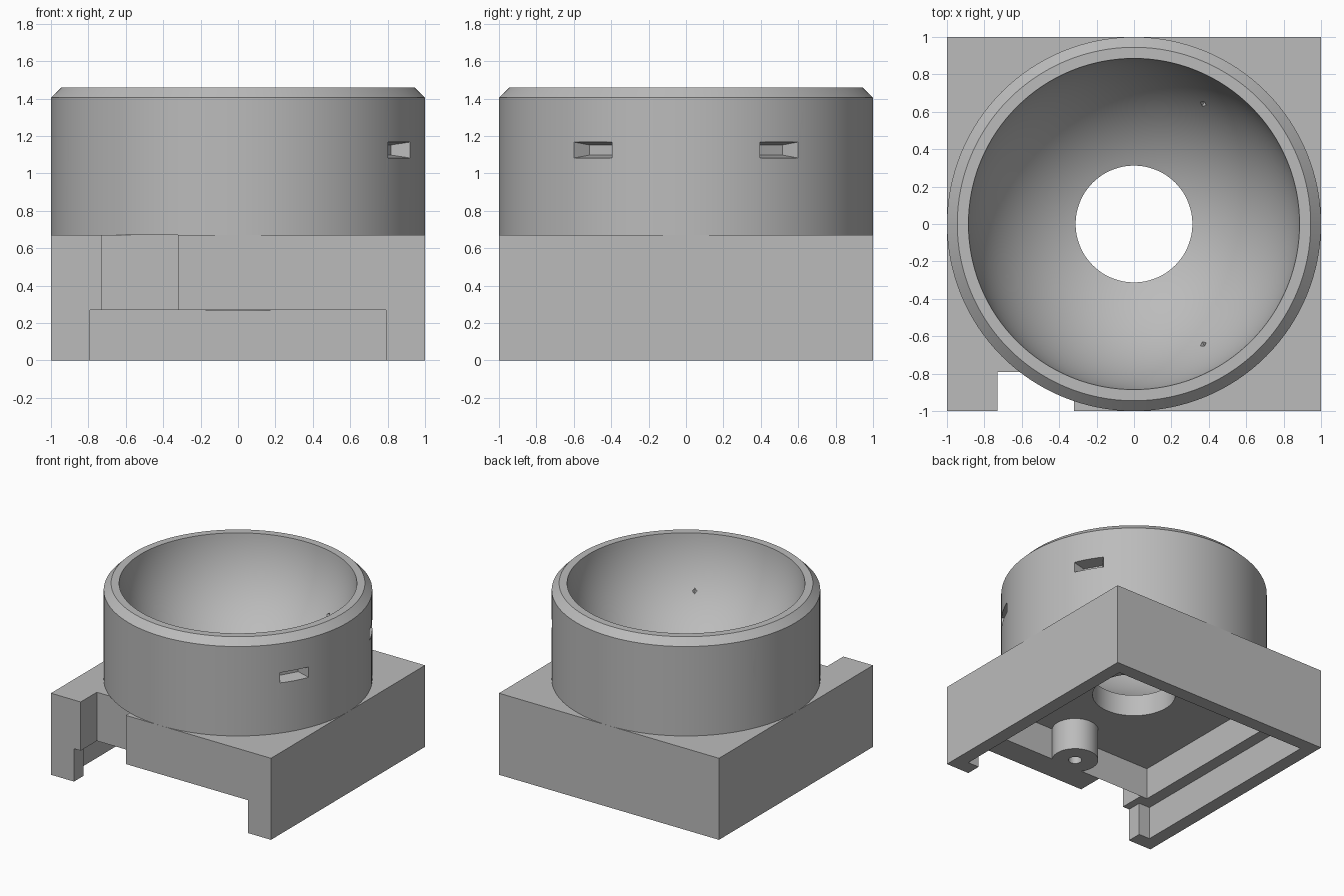
import bpy, bmesh, math
from mathutils import Matrix, Vector

cube = bpy.data.objects.get("Cube")
if cube:
    bpy.data.objects.remove(cube, do_unlink=True)

grey = bpy.data.materials.new("plain grey")
grey.use_nodes = True
COLOUR = (0.5, 0.5, 0.5, 1)
grey.diffuse_color = COLOUR
grey.node_tree.nodes["Principled BSDF"].inputs["Base Color"].default_value = COLOUR


def make(name, bm):
    bmesh.ops.recalc_face_normals(bm, faces=bm.faces)
    mesh = bpy.data.meshes.new(name)
    bm.to_mesh(mesh)
    bm.free()
    mesh.materials.append(grey)
    obj = bpy.data.objects.new(name, mesh)
    bpy.context.collection.objects.link(obj)
    return obj


def box(name, lo, hi):
    lo, hi = Vector(lo), Vector(hi)
    bm = bmesh.new()
    bmesh.ops.create_cube(bm, size=1)
    for v in bm.verts:
        v.co = (lo + hi) / 2 + Vector(a * b for a, b in zip(v.co, hi - lo))
    return make(name, bm)


def cylinder(name, radius, bottom, top, x=0, y=0, sides=96):
    bm = bmesh.new()
    bmesh.ops.create_cone(bm, cap_ends=True, segments=sides, radius1=radius, radius2=radius,
                          depth=top - bottom,
                          matrix=Matrix.Translation((x, y, (bottom + top) / 2)))
    return make(name, bm)


def lathe(name, profile, sides=128):
    bm = bmesh.new()
    verts = [bm.verts.new((r, 0, z)) for r, z in profile]
    edges = [bm.edges.new((a, b)) for a, b in zip(verts, verts[1:] + verts[:1])]
    bmesh.ops.spin(bm, geom=verts + edges, axis=(0, 0, 1), cent=(0, 0, 0),
                   angle=math.tau, steps=sides, use_duplicate=False)
    bmesh.ops.remove_doubles(bm, verts=bm.verts, dist=0.0001)
    return make(name, bm)


def pocket(angle, width, height, z, inner, outer, taper, tilt=0):
    """Tapered cutter pointing out along a radius at the given angle."""
    bm = bmesh.new()
    bmesh.ops.create_cube(bm, size=1)
    for v in bm.verts:
        k = 1 if v.co.x > 0 else taper
        v.co = (outer if v.co.x > 0 else inner, v.co.y * width * k, v.co.z * height * k)
    bm.transform(Matrix.Translation((0, 0, z)) @ Matrix.Rotation(math.radians(tilt), 4, 'X'))
    bm.transform(Matrix.Rotation(math.radians(angle), 4, 'Z'))
    return make("pocket_cutter", bm)


def cut(obj, cutter):
    cutter.hide_render = True
    mod = obj.modifiers.new("cut", 'BOOLEAN')
    mod.operation, mod.solver, mod.object = 'DIFFERENCE', 'EXACT', cutter
    bpy.context.view_layer.objects.active = obj
    bpy.ops.object.modifier_apply(modifier=mod.name)
    bpy.data.objects.remove(cutter, do_unlink=True)


def smooth(obj):
    bpy.ops.object.select_all(action='DESELECT')
    obj.select_set(True)
    bpy.context.view_layer.objects.active = obj
    bpy.ops.object.shade_smooth_by_angle(angle=math.radians(25))


DECK, CEILING, LEDGE = 0.67, 0.53, 0.27
HOLE = 0.312

# Square base: stepped hollow, front opening, cable notch and centre hole
base = box("square_base", (-1, -1, 0), (1, 1, DECK))
cut(base, box("lower_hollow", (-0.89, -0.88, -0.1), (0.89, 0.89, LEDGE)))
cut(base, box("upper_hollow", (-0.79, -0.79, 0.1), (0.79, 0.79, CEILING)))
cut(base, box("front_opening", (-0.79, -1.1, -0.1), (0.79, -0.8, LEDGE)))
cut(base, box("cable_notch", (-0.73, -1.1, 0.1), (-0.32, -0.79, DECK + 0.1)))
cut(base, cylinder("centre_hole", HOLE, 0.4, 0.8, sides=128))
smooth(base)

# Screw post under the deck
post = cylinder("screw_post", 0.174, LEDGE - 0.002, CEILING + 0.02, y=-0.69)
cut(post, cylinder("screw_hole", 0.05, 0.1, 0.5, y=-0.69, sides=32))
smooth(post)

# Round housing with a chamfered rim and a spherical bowl
centre, radius, rim = 1.54, 0.889, 1.46
start = math.asin((centre - rim) / radius)
end = math.acos(HOLE / radius)
arc = [start + (end - start) * i / 32 for i in range(33)]
profile = [(HOLE, DECK), (1, DECK), (1, 1.405), (0.945, rim)]
profile += [(radius * math.cos(a), centre - radius * math.sin(a)) for a in arc]
housing = lathe("bowl_housing", profile)

# Side slots and the small diamond openings inside the bowl
for angle, width in ((30, 0.25), (-30, 0.25), (150, 0.18), (210, 0.18)):
    cut(housing, pocket(angle, width, 0.09, 1.125, 0.9, 1.01, 0.6))
for angle in (60, 180, 300):
    cut(housing, pocket(angle, 0.026, 0.026, 1.05, 0.6, 0.8, 1, tilt=45))
smooth(housing)
